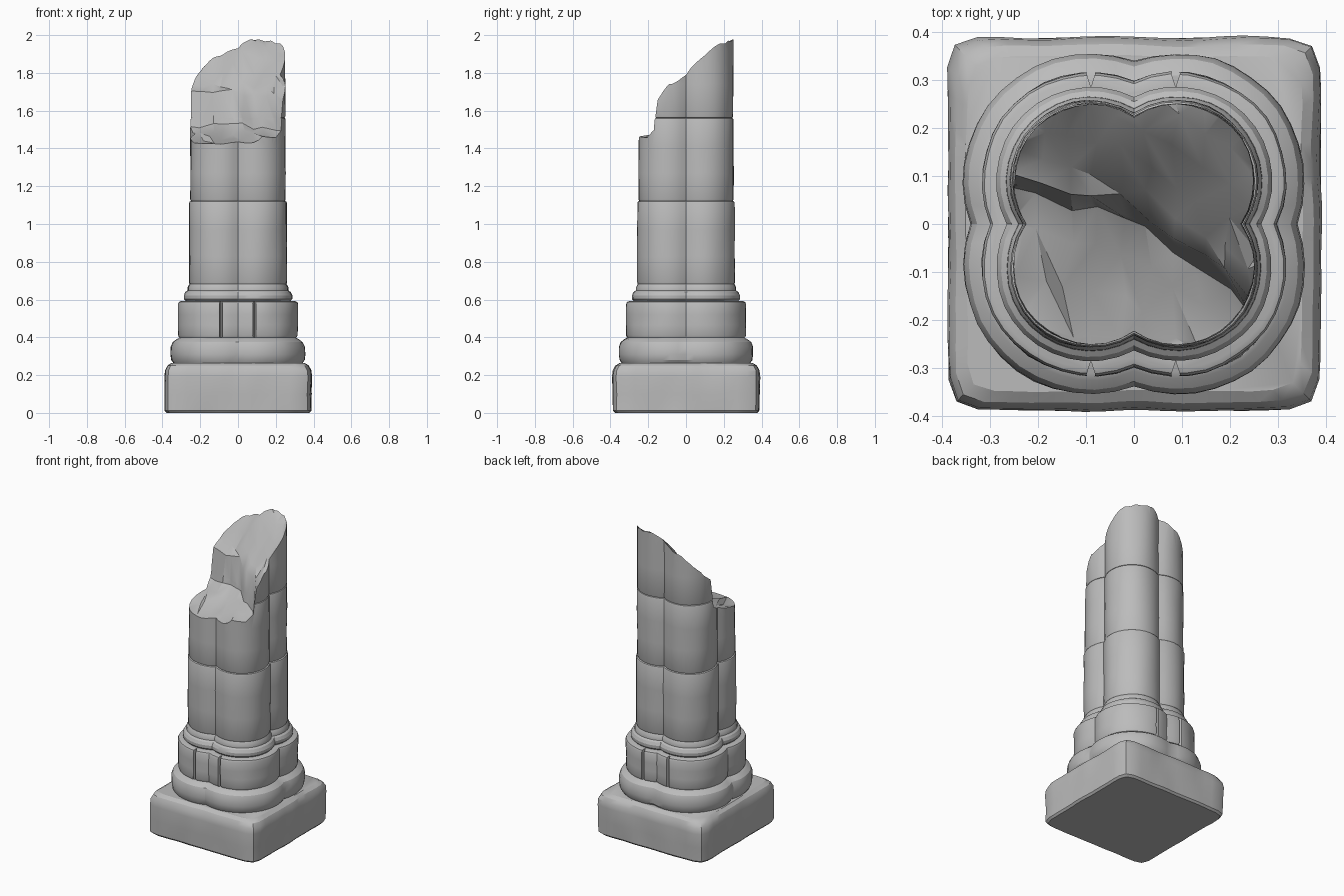
import bpy, bmesh, math, random
from mathutils import Vector, noise

random.seed(4)
if "Cube" in bpy.data.objects:
    bpy.data.objects.remove(bpy.data.objects["Cube"])

stone = bpy.data.materials.new("grey_stone")
stone.use_nodes = True
GREY = (0.5, 0.5, 0.5, 1)
stone.diffuse_color = GREY
stone.node_tree.nodes["Principled BSDF"].inputs["Base Color"].default_value = GREY

LOBE = 0.09  # distance of each lobe centre from the two axes


def quatrefoil(w, steps=14):
    """Outline of four overlapping lobes with half-width w."""
    r = w - LOBE
    notch = math.asin(LOBE / r)
    pts = []
    for quarter in range(4):
        mid = math.pi / 4 + quarter * math.pi / 2
        cx, cy = (LOBE * math.sqrt(2) * f(mid) for f in (math.cos, math.sin))
        half = math.pi / 4 + notch
        for i in range(steps):
            a = mid - half + 2 * half * i / steps
            pts.append((cx + r * math.cos(a), cy + r * math.sin(a)))
    return pts


def rounded_square(w, steps=72, power=14):
    pts = []
    for i in range(steps):
        a = 2 * math.pi * i / steps
        c, s = math.cos(a), math.sin(a)
        k = w / (abs(c) ** power + abs(s) ** power) ** (1 / power)
        pts.append((k * c, k * s))
    return pts


def finish(name, bm):
    bmesh.ops.recalc_face_normals(bm, faces=bm.faces)
    mesh = bpy.data.meshes.new(name)
    bm.to_mesh(mesh)
    bm.free()
    mesh.materials.append(stone)
    obj = bpy.data.objects.new(name, mesh)
    bpy.context.collection.objects.link(obj)
    return obj


def loft(name, outline, profile, wear=0.004):
    """Stack outlines along a (half-width, height) profile, lightly worn."""
    bm = bmesh.new()
    rings = []
    for w, z in profile:
        ring = []
        for x, y in outline(w):
            k = 1 + wear * noise.noise(Vector((x * 9, y * 9, z * 9))) / w
            ring.append(bm.verts.new((x * k, y * k, z)))
        rings.append(ring)
    for low, high in zip(rings, rings[1:]):
        for i in range(len(low)):
            j = (i + 1) % len(low)
            bm.faces.new((low[i], low[j], high[j], high[i]))
    bm.faces.new(rings[0][::-1])
    bm.faces.new(rings[-1])
    return finish(name, bm)


def block(w, z0, z1, soft=0.012):
    """Profile of a course with softened upper and lower edges."""
    s = soft * 0.3
    mid = [(w, z0 + soft + (z1 - z0 - 2 * soft) * t) for t in (0, 0.33, 0.66, 1)]
    return [(w - soft, z0), (w - s, z0 + s)] + mid + [(w - s, z1 - s), (w - soft, z1)]


def cut(obj, cutter):
    mod = obj.modifiers.new("cut", 'BOOLEAN')
    mod.operation = 'DIFFERENCE'
    mod.solver = 'EXACT'
    mod.object = cutter
    deps = bpy.context.evaluated_depsgraph_get()
    mesh = bpy.data.meshes.new_from_object(obj.evaluated_get(deps))
    obj.modifiers.clear()
    obj.data = mesh


def lerp(points, x):
    for (xa, ya), (xb, yb) in zip(points, points[1:]):
        if x <= xb:
            return ya + (yb - ya) * (x - xa) / (xb - xa)
    return points[-1][1]


# Base courses
plinth = loft("plinth", rounded_square,
              [(0.375, 0), (0.386, 0.012), (0.388, 0.1), (0.39, 0.19),
               (0.386, 0.225), (0.373, 0.25), (0.35, 0.265)], 0.006)
step = loft("base_step", quatrefoil,
            [(0.335, 0.255), (0.352, 0.28), (0.356, 0.31), (0.355, 0.35),
             (0.345, 0.375), (0.325, 0.39), (0.31, 0.398)])
band = loft("block_course", quatrefoil, block(0.317, 0.395, 0.592, 0.016))
neck = loft("neck_moulding", quatrefoil,
            [(0.275, 0.59), (0.286, 0.602), (0.287, 0.622), (0.278, 0.64),
             (0.266, 0.648), (0.265, 0.665), (0.255, 0.683)], 0.003)

# Vertical joints in the block course, front and back
bm = bmesh.new()
for x in (-0.09, 0.087):
    for y in (-0.314, 0.314):
        g = bmesh.ops.create_cone(bm, cap_ends=True, segments=4, radius1=1,
                                  radius2=1, depth=0.3)
        for v in g["verts"]:
            v.co = (x + v.co.x * 0.009, y + v.co.y * 0.028, 0.5 + v.co.z)
joints = finish("joint_cutter", bm)
cut(band, joints)

# Shaft drums
lower = loft("lower_drum", quatrefoil, block(0.258, 0.68, 1.122, 0.01))
middle = loft("middle_drum", quatrefoil, block(0.252, 1.12, 1.562, 0.01))
upper = loft("upper_drum", quatrefoil, block(0.25, 1.56, 2.1, 0.01))

# Broken top: a low ledge in front, a short cliff, then a rising slope
CLIFF = [(-0.4, 0.15), (-0.25, 0.1), (-0.1, 0.065), (-0.02, 0.055),
         (0.1, -0.04), (0.2, -0.1), (0.245, -0.165), (0.4, -0.25)]
ROWS = (-0.6, -0.3, -0.2, -0.11, -0.035, 0, 0.05, 0.11, 0.18, 0.26, 0.36, 0.7)
COLS = 14


def break_height(x, y, d):
    if d < 0:
        return 1.45 + 0.08 * x + 0.25 * (y + 0.2) + (0.025 if d > -0.05 else 0)
    z = 1.705 + 0.42 * x + 0.9 * y
    rim = max(abs(x), abs(y)) / 0.25
    hollow = 0.045 * max(0, 1 - rim)
    crest = 0.04 * max(0, 1 - abs(x) / 0.12) * max(0, y / 0.25)
    return min(z - hollow + crest, 2.0)


bm = bmesh.new()
grid, roof = [], []
for d in ROWS:
    line, top = [], []
    for i in range(COLS):
        x = -0.36 + 0.72 * i / (COLS - 1)
        x += random.uniform(-0.012, 0.012)
        y = lerp(CLIFF, x) + d + random.uniform(-0.012, 0.012)
        z = break_height(x, y, d)
        if z < 2.0:
            z = min(z + random.uniform(-0.016, 0.016), 2.0)
        line.append(bm.verts.new((x, y, z)))
        top.append(bm.verts.new((x, y, 2.3)))
    grid.append(line)
    roof.append(top)
for r in range(len(ROWS) - 1):
    for i in range(COLS - 1):
        a, b, c, e = grid[r][i], grid[r][i + 1], grid[r + 1][i + 1], grid[r + 1][i]
        for tri in (((a, b, c), (a, c, e)) if random.random() < 0.5
                    else ((a, b, e), (b, c, e))):
            bm.faces.new(tri)
        bm.faces.new((roof[r][i], roof[r + 1][i], roof[r + 1][i + 1], roof[r][i + 1]))
    for i in (0, COLS - 1):
        bm.faces.new((grid[r][i], grid[r + 1][i], roof[r + 1][i], roof[r][i]))
for r in (0, len(ROWS) - 1):
    for i in range(COLS - 1):
        bm.faces.new((grid[r][i], grid[r][i + 1], roof[r][i + 1], roof[r][i]))
breaker = finish("break_cutter", bm)
for drum in (middle, upper):
    cut(drum, breaker)
for helper in (joints, breaker):
    bpy.data.objects.remove(helper)

# Smooth worn stone, keeping hard edges crisp
bpy.ops.object.select_all(action='DESELECT')
for obj in (plinth, step, band, neck, lower, middle, upper):
    obj.select_set(True)
bpy.context.view_layer.objects.active = plinth
bpy.ops.object.shade_smooth_by_angle(angle=math.radians(28))
